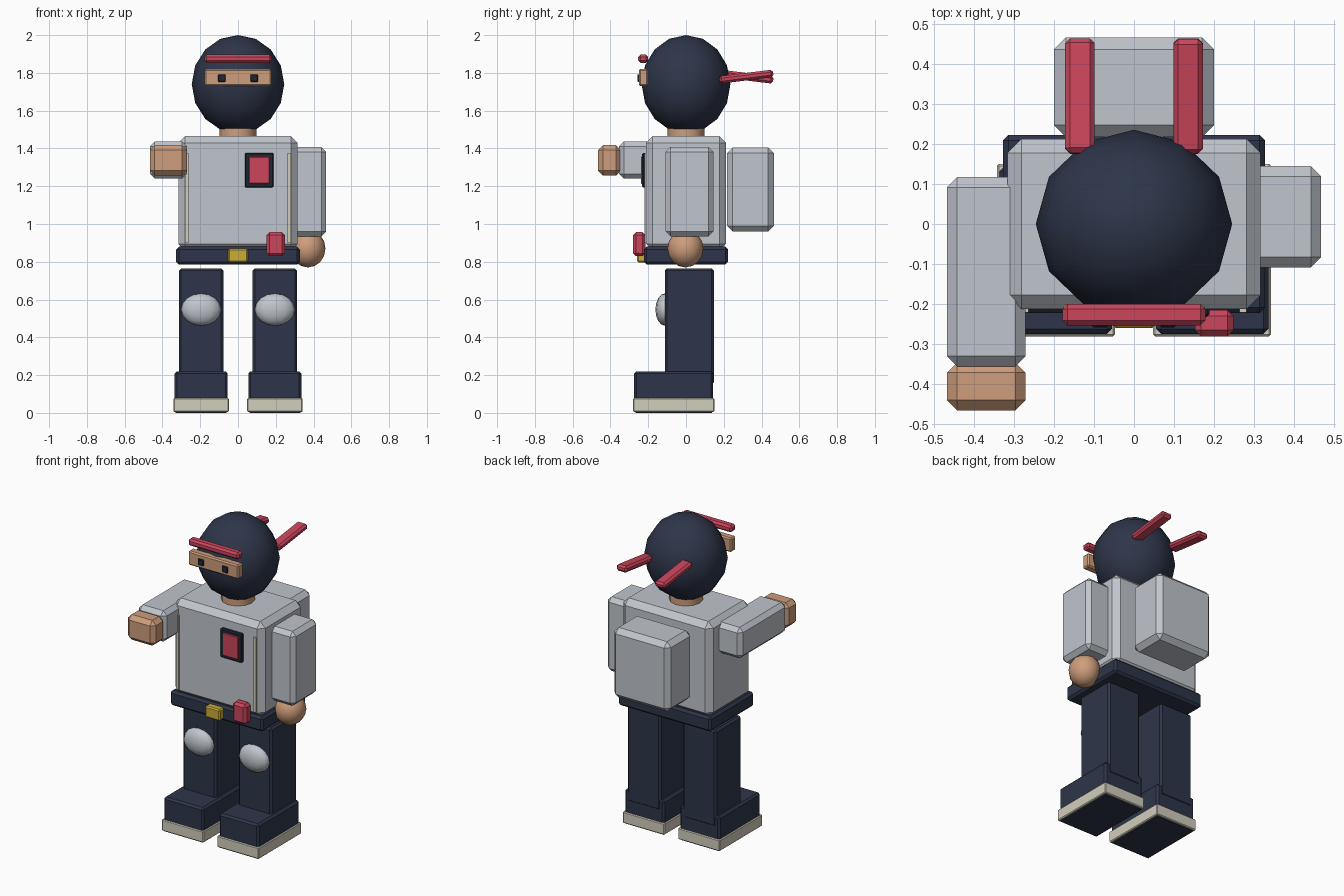
import bpy
from math import radians

cube = bpy.data.objects.get("Cube")
if cube:
    bpy.data.objects.remove(cube, do_unlink=True)


def material(name, r, g, b):
    m = bpy.data.materials.new(name)
    m.use_nodes = True
    m.diffuse_color = (r, g, b, 1)
    m.node_tree.nodes["Principled BSDF"].inputs["Base Color"].default_value = (r, g, b, 1)
    return m


NAVY = material("navy", 0.027, 0.036, 0.067)
DARK = material("dark navy", 0.015, 0.02, 0.038)
GREY = material("light grey", 0.53, 0.56, 0.61)
SKIN = material("skin", 0.62, 0.34, 0.2)
RED = material("red", 0.6, 0.06, 0.105)
YELLOW = material("yellow", 0.6, 0.42, 0.035)
CREAM = material("cream", 0.64, 0.62, 0.5)


def finish(name, mat):
    ob = bpy.context.object
    ob.name = ob.data.name = name
    ob.data.materials.append(mat)
    return ob


def box(name, mat, x, y, z, bevel=0.0, tilt=0):
    """Chamfered box from (min, max) ranges on each axis."""
    spans = (x, y, z)
    bpy.ops.mesh.primitive_cube_add(size=1, location=[(a + b) / 2 for a, b in spans])
    ob = finish(name, mat)
    ob.scale = [b - a for a, b in spans]
    bpy.ops.object.transform_apply(location=False, rotation=False, scale=True)
    ob.rotation_euler.x = radians(tilt)
    if bevel:
        mod = ob.modifiers.new("chamfer", 'BEVEL')
        mod.width = bevel
        mod.segments = 1
    return ob


def ball(name, mat, centre, radii, segments=12, rings=8):
    bpy.ops.mesh.primitive_uv_sphere_add(segments=segments, ring_count=rings, radius=1, location=centre)
    ob = finish(name, mat)
    ob.scale = radii
    bpy.ops.object.transform_apply(location=False, rotation=False, scale=True)
    bpy.ops.object.shade_smooth()
    return ob


# Head and neck
ball("head", NAVY, (0, 0, 1.74), (0.245, 0.235, 0.26))
bpy.ops.mesh.primitive_cylinder_add(vertices=12, radius=0.098, depth=0.1, location=(0, 0, 1.48))
finish("neck", SKIN)
bpy.ops.object.shade_smooth_by_angle(angle=radians(40))

# Face opening, eyes and headband
box("face_plate", SKIN, (-0.177, 0.177), (-0.25, -0.2), (1.73, 1.82), 0.008)
box("headband", RED, (-0.178, 0.178), (-0.253, -0.2), (1.853, 1.897), 0.012)
for side, tag in ((1, "left"), (-1, "right")):
    box(f"{tag}_eye", DARK, (side * 0.085 - 0.02, side * 0.085 + 0.02),
        (-0.258, -0.24), (1.752, 1.792), 0.004)
    mid = side * 0.135
    box(f"{tag}_headband_tail", RED, (mid - 0.037, mid + 0.037), (0.175, 0.463),
        (1.76, 1.8), 0.012, tilt=side * 7)

# Torso, backpack and belt
box("torso", GREY, (-0.316, 0.316), (-0.212, 0.212), (0.86, 1.465), 0.035)
box("backpack", GREY, (-0.2, 0.2), (0.217, 0.465), (0.96, 1.405), 0.03)
box("belt", NAVY, (-0.327, 0.327), (-0.222, 0.222), (0.785, 0.88), 0.014)
box("buckle", YELLOW, (-0.053, 0.053), (-0.26, -0.2), (0.797, 0.87), 0.008)
box("pouch", RED, (0.152, 0.248), (-0.28, -0.215), (0.83, 0.957), 0.015)

# Chest badge and seams
box("badge_frame", DARK, (0.036, 0.188), (-0.232, -0.2), (1.193, 1.377), 0.006)
box("badge", RED, (0.057, 0.167), (-0.238, -0.22), (1.212, 1.357), 0.004)
for side, tag in ((1, "left"), (-1, "right")):
    box(f"{tag}_seam", CREAM, (side * 0.272 - 0.009, side * 0.272 + 0.009),
        (-0.221, -0.2), (0.9, 1.375))

# Right arm reaching forward, left arm hanging
box("right_arm", GREY, (-0.467, -0.27), (-0.355, 0.117), (1.24, 1.437), 0.026)
box("right_hand", SKIN, (-0.467, -0.27), (-0.465, -0.345), (1.256, 1.417), 0.026)
box("left_arm", GREY, (0.27, 0.467), (-0.108, 0.145), (0.935, 1.408), 0.026)
ball("left_hand", SKIN, (0.37, -0.003, 0.87), (0.093, 0.095, 0.1))

# Legs
for side, tag in ((1, "left"), (-1, "right")):
    def span(a, b):
        return sorted((side * a, side * b))
    box(f"{tag}_leg", NAVY, span(0.078, 0.313), (-0.112, 0.148), (0.15, 0.765), 0.012)
    ball(f"{tag}_knee_pad", GREY, (side * 0.195, -0.112, 0.547), (0.106, 0.05, 0.085), 12, 8)
    box(f"{tag}_boot", NAVY, span(0.055, 0.335), (-0.274, 0.144), (0.004, 0.22), 0.012)
    box(f"{tag}_sole", CREAM, span(0.048, 0.342), (-0.28, 0.15), (0.005, 0.078), 0.005)
    box(f"{tag}_tread", NAVY, span(0.06, 0.33), (-0.268, 0.138), (0.0, 0.02))
